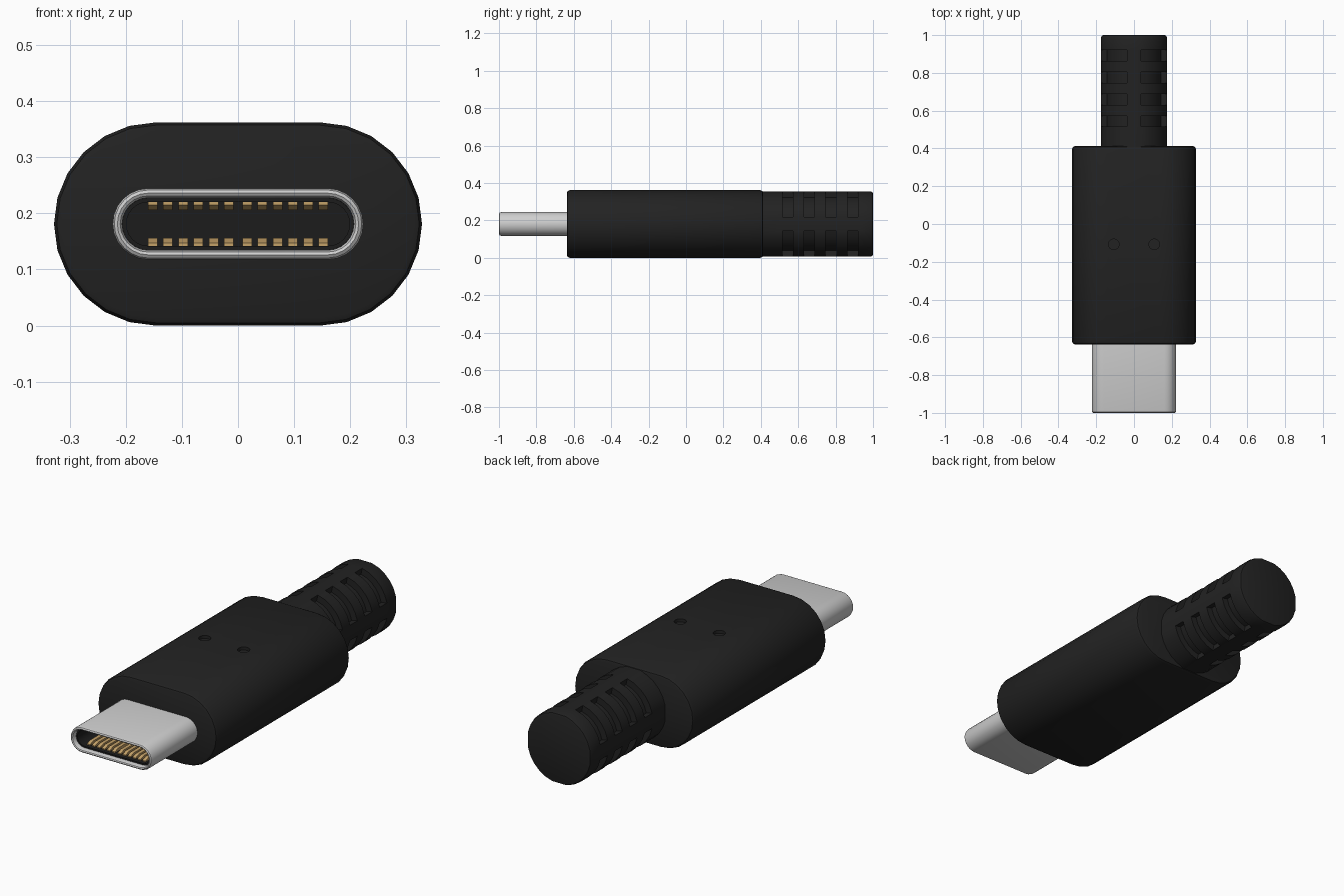
import bpy, bmesh, math
from mathutils import Vector

if "Cube" in bpy.data.objects:
    bpy.data.objects.remove(bpy.data.objects["Cube"])

ZC = 0.181  # height of the centre axis


def material(name, rgb):
    m = bpy.data.materials.new(name)
    m.diffuse_color = (*rgb, 1)
    m.use_nodes = True
    m.node_tree.nodes["Principled BSDF"].inputs["Base Color"].default_value = m.diffuse_color
    return m


BLACK = material("black rubber", (0.016, 0.016, 0.016))
DARK = material("dark liner", (0.012, 0.012, 0.012))
STEEL = material("steel", (0.62, 0.62, 0.62))
GOLD = material("gold", (0.56, 0.36, 0.14))


def finish(bm, name, mat, smooth=True):
    bmesh.ops.recalc_face_normals(bm, faces=bm.faces)
    me = bpy.data.meshes.new(name)
    bm.to_mesh(me)
    bm.free()
    ob = bpy.data.objects.new(name, me)
    bpy.context.collection.objects.link(ob)
    me.materials.append(mat)
    if smooth:
        smooth_edges(ob)
    return ob


def smooth_edges(ob):
    bpy.ops.object.select_all(action='DESELECT')
    ob.select_set(True)
    bpy.context.view_layer.objects.active = ob
    bpy.ops.object.shade_smooth_by_angle(angle=math.radians(32))


def stadium(y, flat, r, n=12):
    """Rounded-slot outline in the xz plane."""
    pts = []
    for side in (1, -1):
        for i in range(n + 1):
            a = math.pi * i / n - math.pi / 2
            pts.append(Vector((side * (flat + r * math.cos(a)), y, ZC + side * r * math.sin(a))))
    return pts


def loft(rings, cap_start=True, cap_end=True):
    bm = bmesh.new()
    loops = [[bm.verts.new(p) for p in ring] for ring in rings]
    for a, b in zip(loops, loops[1:]):
        for i in range(len(a)):
            j = (i + 1) % len(a)
            bm.faces.new((a[i], a[j], b[j], b[i]))
    if cap_start:
        bm.faces.new(loops[0])
    if cap_end:
        bm.faces.new(loops[-1])
    return bm


# Plug housing with softened ends
body = finish(loft([stadium(y, 0.147, r) for y, r in (
    (-0.637, 0.167), (-0.633, 0.176), (-0.622, 0.181),
    (0.397, 0.181), (0.408, 0.176), (0.412, 0.167))]), "housing", BLACK)

# Two round dimples on top of the housing
for x in (-0.107, 0.107):
    bpy.ops.mesh.primitive_cylinder_add(vertices=24, radius=0.028, depth=0.06,
                                        location=(x, -0.108, 0.362 + 0.015))
    cutter = bpy.context.object
    cutter.name = "dimple_cutter"
    cutter.hide_render = True
    mod = body.modifiers.new("dimple", 'BOOLEAN')
    mod.object, mod.operation, mod.solver = cutter, 'DIFFERENCE', 'EXACT'
    bpy.context.view_layer.objects.active = body
    bpy.ops.object.modifier_apply(modifier=mod.name)
    bpy.data.objects.remove(cutter)
smooth_edges(body)

# Strain relief: a round sleeve with slots sunk into each quarter
R, SPINE = 0.178, math.asin(0.038 / 0.178)
angles = []
for q in range(4):
    start = q * math.pi / 2
    angles += [start + SPINE + (math.pi / 2 - 2 * SPINE) * k / 5 for k in range(6)]
slots = [(0.515, 0.572), (0.631, 0.688), (0.747, 0.804), (0.863, 0.92)]
stations = [(0.38, R)] + [(y, R) for s in slots for y in s] + [(0.988, R), (0.997, R - 0.004), (1.0, R - 0.012)]
bm = loft([[Vector((r * math.cos(a), y, ZC + r * math.sin(a))) for a in angles] for y, r in stations])
bmesh.ops.recalc_face_normals(bm, faces=bm.faces)


def in_slot(face):
    c = face.calc_center_median()
    a = math.atan2(c.z - ZC, c.x) % (math.pi / 2)
    return any(s < c.y < e for s, e in slots) and SPINE < a < math.pi / 2 - SPINE


sunk = [f for f in bm.faces if len(f.verts) == 4 and in_slot(f)]
ext = bmesh.ops.extrude_face_region(bm, geom=sunk)
bmesh.ops.delete(bm, geom=[f for f in sunk if f.is_valid], context='FACES')
for v in ext["geom"]:
    if isinstance(v, bmesh.types.BMVert):
        v.co.x *= 0.82
        v.co.z = ZC + (v.co.z - ZC) * 0.82
finish(bm, "strain_relief", BLACK)

# Steel plug shell with a rounded rim
finish(loft([stadium(y, 0.16, r) for y, r in (
    (-0.62, 0.0635), (-0.987, 0.0635), (-0.996, 0.0605), (-1.0, 0.055),
    (-0.997, 0.050), (-0.988, 0.0465), (-0.70, 0.0465))], False, False), "plug_shell", STEEL)

# Dark liner: front lip, cavity walls and back wall
finish(loft([stadium(y, 0.16, r) for y, r in (
    (-0.70, 0.0463), (-0.975, 0.0463), (-0.975, 0.039), (-0.70, 0.039))], False, True),
    "socket_liner", DARK)

# Contact pins: twelve above and twelve below, sloped at the tip
for side, name in ((1, "upper_pins"), (-1, "lower_pins")):
    bm = bmesh.new()
    for i in range(12):
        x = (i - 5.5) * 0.0272 + (0.0025 if i > 5 else -0.0025)
        profile = [(-0.955, 0.040), (-0.955, 0.034), (-0.93, 0.025), (-0.72, 0.025), (-0.72, 0.040)]
        left, right = ([bm.verts.new((x + d, y, ZC + side * h)) for y, h in profile]
                       for d in (-0.0085, 0.0085))
        bm.faces.new(left)
        bm.faces.new(right)
        for k in range(5):
            j = (k + 1) % 5
            bm.faces.new((left[k], left[j], right[j], right[k]))
    finish(bm, name, GOLD, smooth=False)
